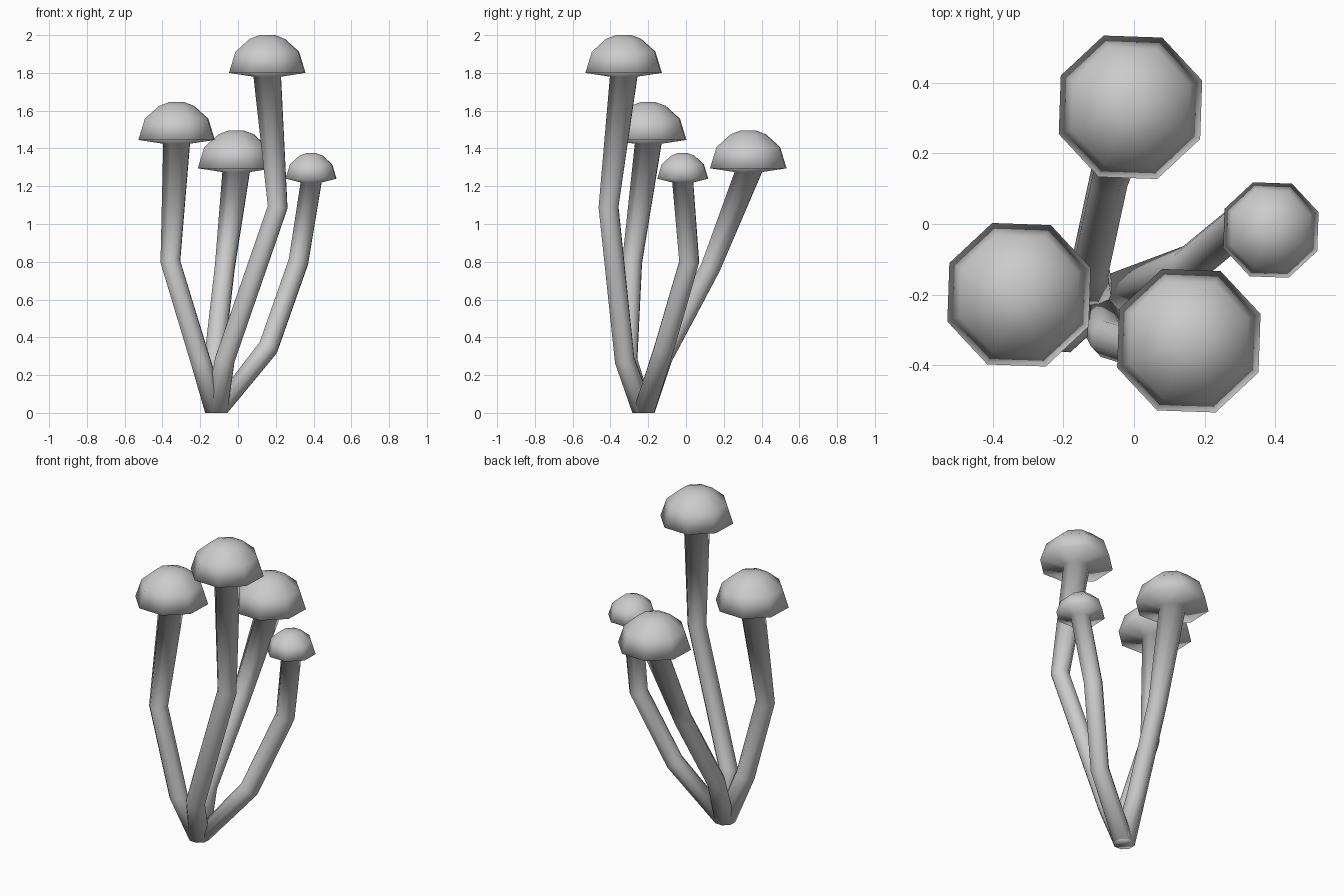
import bpy, bmesh, math
from mathutils import Vector

cube = bpy.data.objects.get("Cube")
if cube:
    bpy.data.objects.remove(cube, do_unlink=True)

SIDES = 8
UP = Vector((0, 0, 1))
BASE = Vector((-0.115, -0.225, 0))
FLAT = 1 / math.cos(math.pi / SIDES)   # flat-to-flat radius to corner radius

grey = bpy.data.materials.new("mushroom grey")
grey.use_nodes = True
grey.diffuse_color = (0.6, 0.6, 0.6, 1)
grey.node_tree.nodes["Principled BSDF"].inputs["Base Color"].default_value = (0.6, 0.6, 0.6, 1)


def ring(bm, centre, radius, direction=UP):
    """Octagon of vertices around centre, square to direction."""
    turn = UP.rotation_difference(direction)
    verts = []
    for i in range(SIDES):
        a = math.tau * (i + 0.5) / SIDES - 0.035
        offset = Vector((math.cos(a), math.sin(a), 0)) * radius * FLAT
        verts.append(bm.verts.new(centre + turn @ offset))
    return verts


def mushroom(name, bends, cap_centre, cap_radius, cap_height, stem_top):
    bm = bmesh.new()
    cap_centre = Vector(cap_centre)
    # Stem: rings along a bent path, level at both ends
    neck = cap_centre - UP * 0.02
    path = [BASE] + [Vector(p) for p in bends] + [neck]
    rings = [ring(bm, BASE, 0.058)]
    for before, here, after in zip(path, path[1:], path[2:]):
        along = (here - before).normalized() + (after - here).normalized()
        rings.append(ring(bm, here, 0.052, along))
    rings.append(ring(bm, neck, stem_top))
    # Cap: flared rim closing into a shallow dome
    for r, h in ((1, 0), (0.83, 0.56), (0.46, 0.9), (0.2, 1)):
        rings.append(ring(bm, cap_centre + UP * h * cap_height, r * cap_radius))
    for low, high in zip(rings, rings[1:]):
        for i in range(SIDES):
            j = (i + 1) % SIDES
            bm.faces.new((low[i], low[j], high[j], high[i]))
    bm.faces.new(rings[0][::-1])
    bm.faces.new(rings[-1])
    for face in bm.faces:
        face.smooth = True
    mesh = bpy.data.meshes.new(name)
    bm.to_mesh(mesh)
    bm.free()
    mesh.materials.append(grey)
    bpy.context.collection.objects.link(bpy.data.objects.new(name, mesh))


mushroom("tall_mushroom", [(-0.07, -0.325, 0.28), (0.21, -0.41, 1.09)],
         (0.155, -0.33, 1.8), 0.2, 0.2, 0.072)
mushroom("right_mushroom", [(-0.2, -0.31, 0.28), (-0.358, -0.285, 0.8)],
         (-0.325, -0.2, 1.445), 0.2, 0.2, 0.07)
mushroom("back_mushroom", [(-0.125, -0.125, 0.29), (-0.07, 0.13, 0.77)],
         (-0.01, 0.33, 1.295), 0.2, 0.2, 0.072)
mushroom("small_left_mushroom", [(0.16, -0.115, 0.345), (0.32, 0.017, 0.8)],
         (0.387, -0.017, 1.24), 0.133, 0.135, 0.055)
